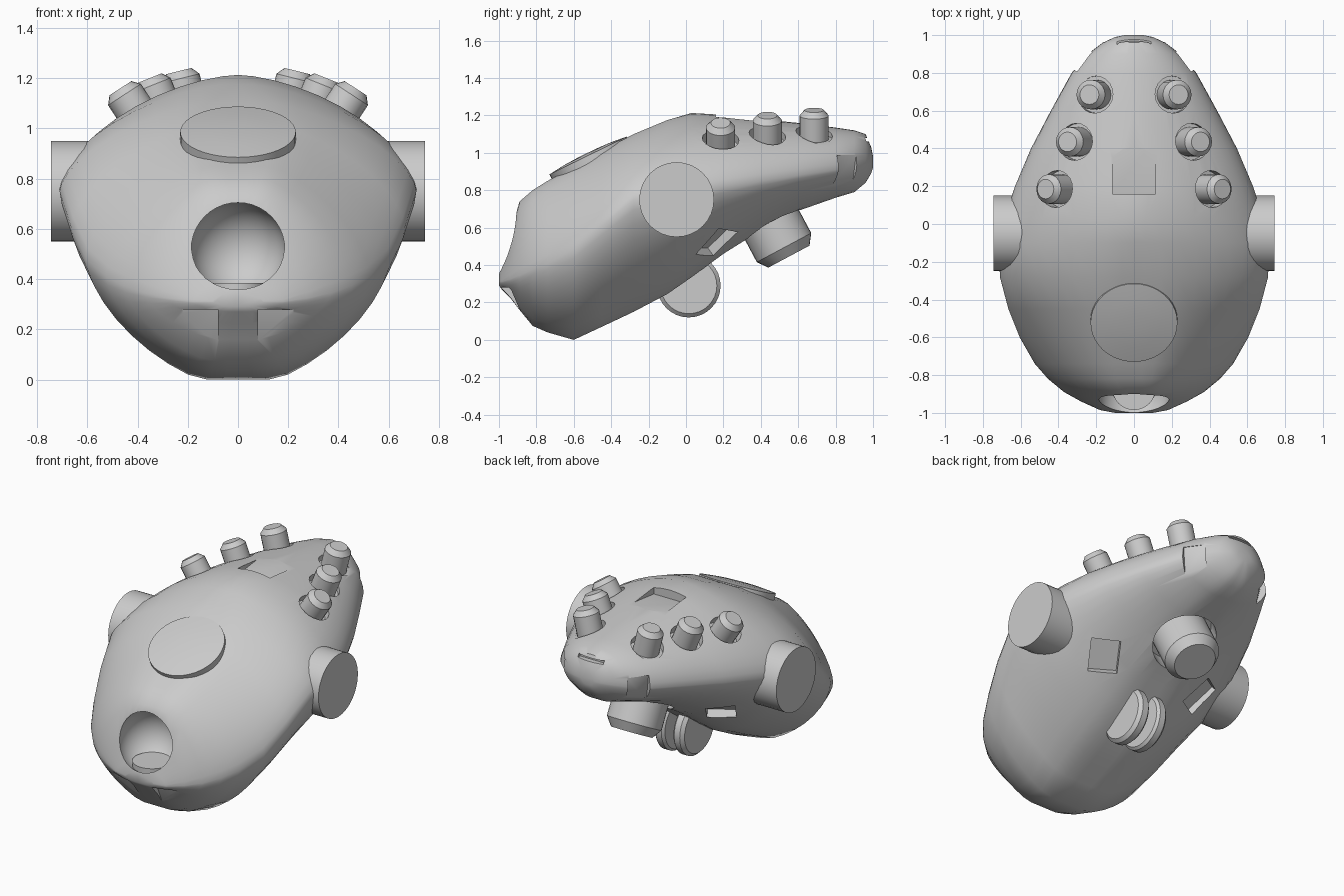
import bpy, bmesh, math
from mathutils import Vector, Matrix

if "Cube" in bpy.data.objects:
    bpy.data.objects.remove(bpy.data.objects["Cube"])


def finish(bm, name, matrix=None):
    if matrix:
        bm.transform(matrix)
    bmesh.ops.recalc_face_normals(bm, faces=bm.faces)
    me = bpy.data.meshes.new(name)
    bm.to_mesh(me)
    bm.free()
    ob = bpy.data.objects.new(name, me)
    bpy.context.collection.objects.link(ob)
    return ob


def skin(rings):
    """Join rings of equal length and cap both ends."""
    bm = bmesh.new()
    rows = [[bm.verts.new(p) for p in r] for r in rings]
    n = len(rows[0])
    for a, b in zip(rows, rows[1:]):
        for i in range(n):
            j = (i + 1) % n
            bm.faces.new((a[i], a[j], b[j], b[i]))
    bm.faces.new(rows[0])
    bm.faces.new(rows[-1])
    return bm


def lathe(name, profile, loc, axis, seg=32):
    """Turn (radius, height) points around an axis through loc."""
    rings = [[(r * math.cos(2 * math.pi * i / seg), r * math.sin(2 * math.pi * i / seg), h)
              for i in range(seg)] for r, h in profile]
    q = Vector((0, 0, 1)).rotation_difference(Vector(axis).normalized())
    return finish(skin(rings), name, Matrix.Translation(loc) @ q.to_matrix().to_4x4())


def prism(name, yz, x0, x1):
    return finish(skin([[(x, y, z) for y, z in yz] for x in (x0, x1)]), name)


def box(name, size, loc, normal):
    bm = bmesh.new()
    bmesh.ops.create_cube(bm, size=1)
    q = Vector(normal).normalized().to_track_quat('Z', 'Y')
    return finish(bm, name, Matrix.Translation(loc) @ q.to_matrix().to_4x4()
                  @ Matrix.Diagonal((*size, 1)))


def cut(ob, tool):
    m = ob.modifiers.new('cut', 'BOOLEAN')
    m.object, m.operation, m.solver = tool, 'DIFFERENCE', 'EXACT'
    bpy.context.view_layer.objects.active = ob
    bpy.ops.object.modifier_apply(modifier=m.name)
    bpy.data.objects.remove(tool)


# Hull stations: y, half width, top, bottom, waist height
STATIONS = [
    (-1.0, .10, .35, .29, .31), (-.985, .18, .40, .27, .31), (-.94, .28, .57, .225, .325),
    (-.89, .37, .74, .16, .345), (-.82, .455, .80, .075, .375), (-.74, .525, .85, .04, .41),
    (-.6, .605, .925, 0, .48), (-.45, .665, 1.01, .07, .61), (-.28, .71, 1.10, .15, .75),
    (-.1, .715, 1.175, .245, .78), (.03, .685, 1.213, .335, .79), (.2, .63, 1.203, .46, .82),
    (.4, .545, 1.18, .585, .85), (.6, .44, 1.16, .69, .88), (.8, .33, 1.135, .76, .91),
    (.9, .245, 1.12, .79, .93), (.96, .165, 1.10, .84, .945), (.99, .10, 1.03, .89, .95),
    (1.0, .05, .98, .92, .95)]


def hull(name):
    rings, n = [], 44
    for y, w, top, bot, mid in STATIONS:
        ring = []
        for i in range(n):
            a = 2 * math.pi * i / n
            c, s = math.cos(a), math.sin(a)
            # straight flanks with a flattened crown and keel
            if s > 0:
                p, flat = 1.6 + max(0, .4 * y), 1 + min(.08, max(0, -.2 * y))
            else:
                p, flat = 1.58, 1.08
            h = top - mid if s > 0 else mid - bot
            u = min(1, flat * abs(s) ** (2 / p))
            ring.append((math.copysign(w * abs(c) ** (2 / p), c), y, mid + math.copysign(h * u, s)))
        rings.append(ring)
    return finish(skin(rings), name)


body = hull('hull')
parts = []

# Slightly domed round hatch set into the sloping top
parts.append(lathe('top_hatch', [(.23, -.05), (.23, 0), (.14, .01), (.05, .014)],
                   (0, -.523, .986), (0, -.44, .9), 40))

# Nose socket: round bowl with a small plate at the bottom
bm = bmesh.new()
bmesh.ops.create_uvsphere(bm, u_segments=32, v_segments=20, radius=.19)
cut(body, finish(bm, 'bowl_cutter', Matrix.Translation((0, -.89, .515))))
parts.append(lathe('nose_plate', [(.115, -.05), (.115, 0)], (0, -.87, .385), (0, 0, 1)))

# Tapered recess on the back and slot in the tail
cut(body, prism('back_cutter', [(.16, 1.15), (.16, 1.3), (.42, 1.3), (.42, 1.18)], -.115, .115))
cut(body, box('tail_cutter', (.18, .08, .02), (0, .985, 1.07), (0, 0, 1)))

# Belly thruster in its socket
belly = Vector((0, .47, -.88)).normalized()
end = Vector((0, .55, .445))
cut(body, lathe('belly_cutter', [(.195, -.30), (.195, .2)], end, belly))
parts.append(lathe('belly_thruster', [(.165, -.40), (.165, -.055), (.125, 0)], end, belly))

for s in (-1, 1):
    # Side drums
    parts.append(lathe('side_drum', [(.2, .3), (.2, .745)], (0, -.05, .75), (s, 0, 0)))

    # Twin belly wheels
    parts.append(lathe('belly_wheel', [(.155, .03), (.17, .045), (.17, .085), (.15, .105)],
                       (0, .015, .29), (s, 0, 0)))

    # Row of three pods sunk into sockets
    for x, y, z, tilt in ((.468, .185, 1.16, 33), (.352, .435, 1.2, 22), (.236, .685, 1.228, 14)):
        t = math.radians(tilt)
        axis = (s * math.sin(t), 0, math.cos(t))
        cut(body, lathe('pod_cutter', [(.098, -.16), (.098, .2)], (s * x, y, z), axis, 20))
        parts.append(lathe('pod', [(.078, -.22), (.078, -.03), (.052, 0)], (s * x, y, z), axis, 20))

    # Chin vents, belly vents and tail vents
    cut(body, prism('chin_cutter', [(-.94, .28), (-1.1, .28), (-1.1, .14), (-.88, .14)],
                    s * .08, s * .22))
    cut(body, box('belly_vent_cutter', (.17, .2, .08), (s * .36, .16, .525), (s * .33, .54, -.75)))
    cut(body, box('tail_vent_cutter', (.13, .17, .05), (s * .265, .86, .90), (s * .78, .55, -.2)))

# Smooth shading with sharp rims
for group, angle in (([body], 46), (parts, 30)):
    bpy.ops.object.select_all(action='DESELECT')
    for ob in group:
        ob.select_set(True)
    bpy.context.view_layer.objects.active = group[0]
    bpy.ops.object.shade_smooth_by_angle(angle=math.radians(angle))
